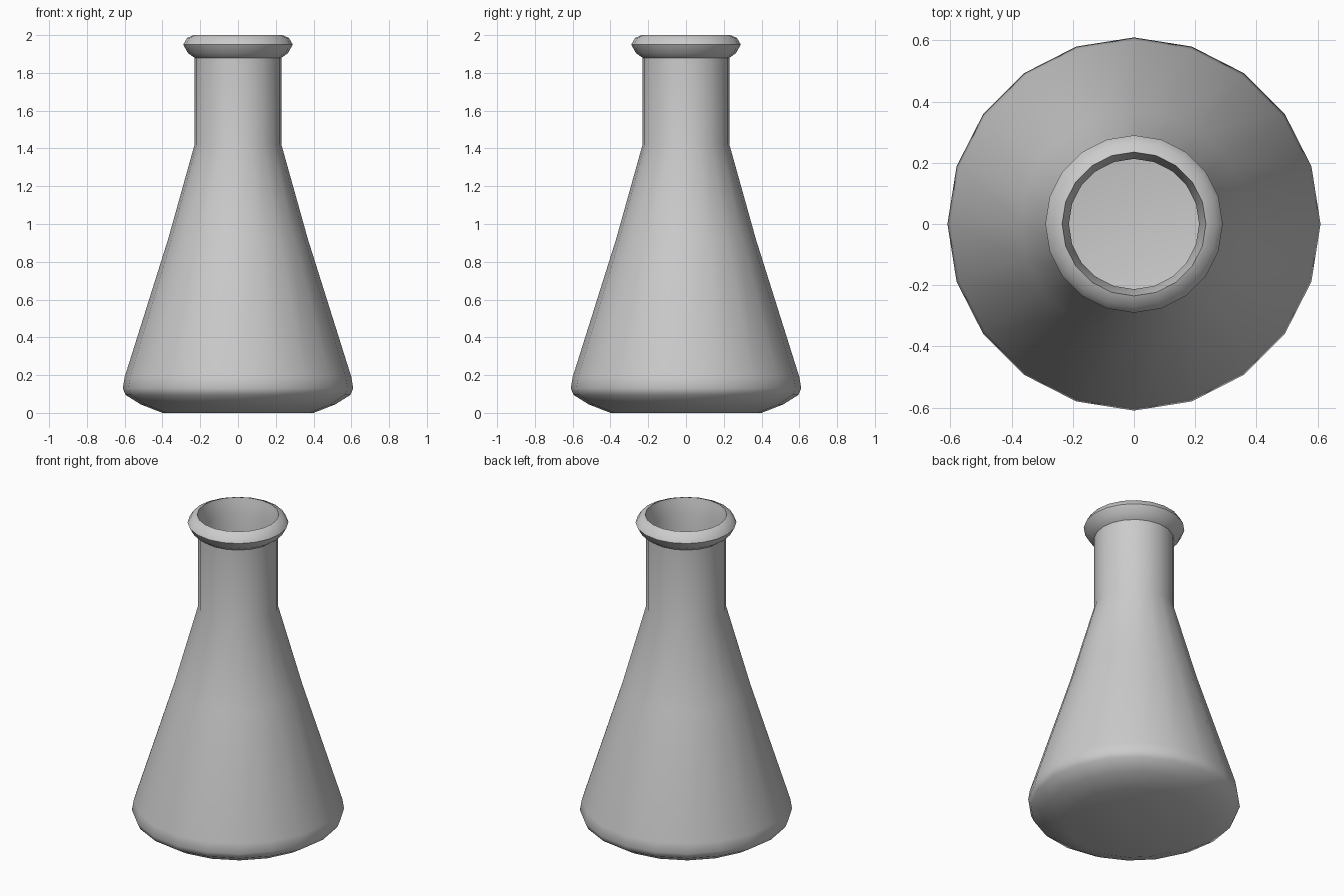
import bpy, bmesh, math

if "Cube" in bpy.data.objects:
    bpy.data.objects.remove(bpy.data.objects["Cube"])

SIDES = 20

# Half profiles as (radius, height)
outer = [(0, 0), (0.40, 0), (0.515, 0.045), (0.595, 0.095), (0.61, 0.13),
         (0.60, 0.19), (0.37, 0.92), (0.23, 1.42), (0.23, 1.88)]
lip = [(0.265, 1.905), (0.29, 1.95), (0.27, 1.985), (0.235, 2.0),
       (0.23, 1.975), (0.213, 1.90)]
inner = [(0.213, 1.42), (0.353, 0.92), (0.582, 0.19), (0.59, 0.13),
         (0.578, 0.107), (0.505, 0.063), (0.395, 0.018), (0, 0.018)]


def lathe(name, profile):
    """Revolve a profile around z into a smooth-shaded object."""
    bm = bmesh.new()
    verts = [bm.verts.new((r, 0, z)) for r, z in profile]
    edges = [bm.edges.new(pair) for pair in zip(verts, verts[1:])]
    bmesh.ops.spin(bm, geom=verts + edges, cent=(0, 0, 0), axis=(0, 0, 1),
                   angle=math.tau, steps=SIDES)
    bmesh.ops.remove_doubles(bm, verts=bm.verts, dist=0.0005)
    bmesh.ops.recalc_face_normals(bm, faces=bm.faces)
    mesh = bpy.data.meshes.new(name)
    bm.to_mesh(mesh)
    bm.free()
    obj = bpy.data.objects.new(name, mesh)
    bpy.context.collection.objects.link(obj)
    bpy.ops.object.select_all(action='DESELECT')
    obj.select_set(True)
    bpy.context.view_layer.objects.active = obj
    bpy.ops.object.shade_smooth_by_angle(angle=math.radians(40))
    return obj


# Thin-walled conical flask: outside, rolled lip, then inside
lathe("conical_flask", outer + lip + inner)
